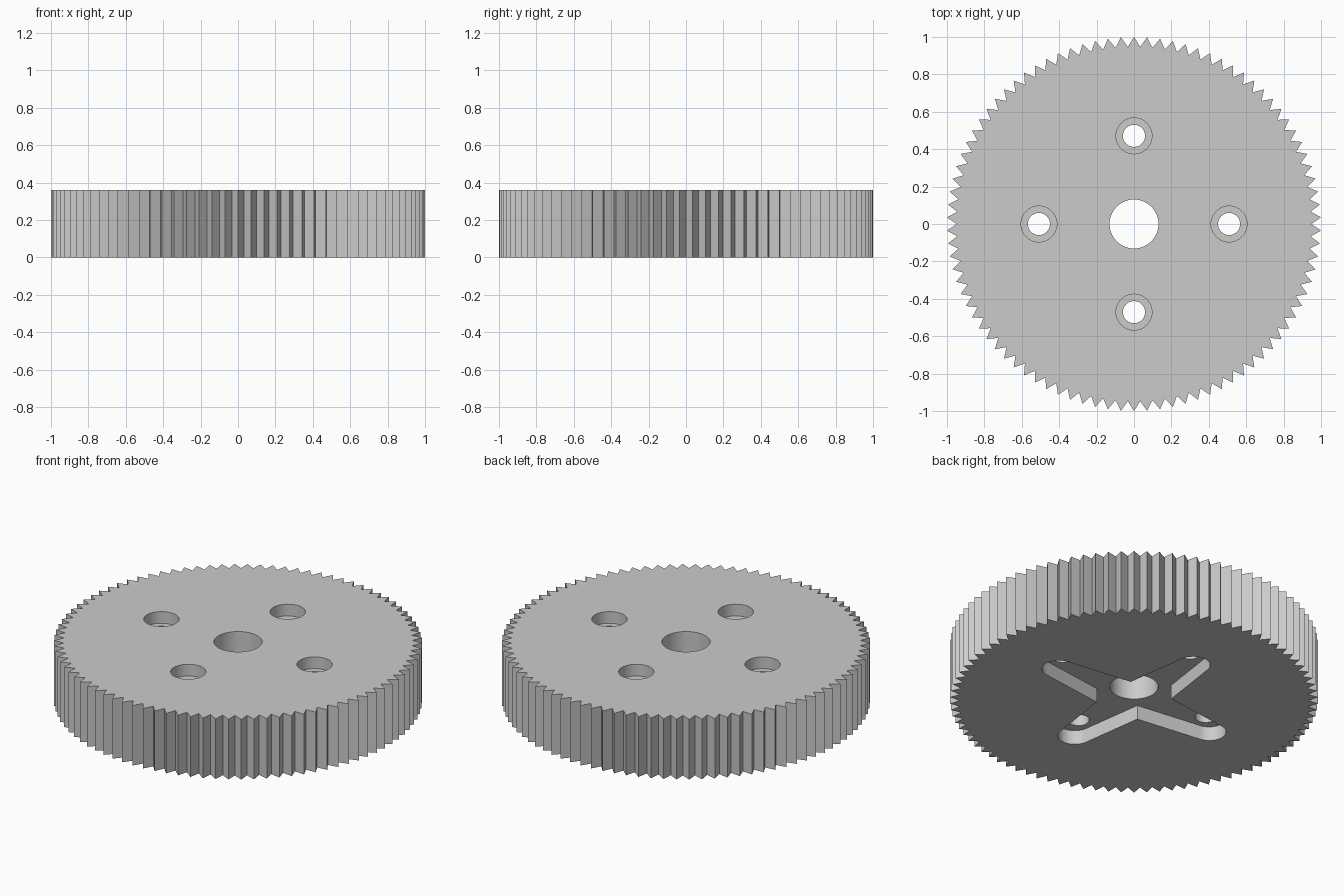
import bpy, bmesh
from math import sin, cos, pi, radians

cube = bpy.data.objects.get("Cube")
if cube:
    bpy.data.objects.remove(cube, do_unlink=True)

HEIGHT = 0.36
TEETH = 90
TIP_R, ROOT_R = 1.0, 0.947
HOLE_X, HOLE_Y = 0.508, 0.471

grey = bpy.data.materials.new("light grey plastic")
grey.use_nodes = True
grey.diffuse_color = (0.6, 0.6, 0.6, 1)
grey.node_tree.nodes["Principled BSDF"].inputs["Base Color"].default_value = grey.diffuse_color


def polar(r, a, cx=0, cy=0):
    return (cx + r * cos(a), cy + r * sin(a))


def circle(r, cx=0, cy=0, n=48):
    return [polar(r, 2 * pi * i / n, cx, cy) for i in range(n)]


def prism(name, outline, z0, z1):
    """Extrude a flat outline between two heights."""
    bm = bmesh.new()
    face = bm.faces.new([bm.verts.new((x, y, z0)) for x, y in outline])
    top = bmesh.ops.extrude_face_region(bm, geom=[face])["geom"]
    bmesh.ops.translate(bm, vec=(0, 0, z1 - z0),
                        verts=[v for v in top if isinstance(v, bmesh.types.BMVert)])
    bmesh.ops.recalc_face_normals(bm, faces=bm.faces)
    mesh = bpy.data.meshes.new(name)
    bm.to_mesh(mesh)
    bm.free()
    mesh.materials.append(grey)
    obj = bpy.data.objects.new(name, mesh)
    bpy.context.collection.objects.link(obj)
    return obj


# Toothed wheel: pointed teeth, one centred on the front
teeth = [polar(ROOT_R if i % 2 else TIP_R, -pi / 2 + pi * i / TEETH)
         for i in range(2 * TEETH)]
gear = prism("gear_wheel", teeth, 0, HEIGHT)

# Cross-shaped recess underneath: tapered arms with round ends
cross = []
for k in range(4):
    turn = k * pi / 2
    reach = HOLE_Y + 0.03 if k % 2 else HOLE_X + 0.025
    cx, cy = polar(reach, turn)
    cross += [polar(0.092, turn + radians(-82 + 164 * i / 16), cx, cy) for i in range(17)]
    cross.append(polar(0.203, turn + pi / 4))

# Cutters for the recess, the bore and the four stepped screw holes
cutters = [prism("recess_cutter", cross, -0.1, 0.085),
           prism("bore_cutter", circle(0.131), -0.2, HEIGHT + 0.2)]
for x, y in ((HOLE_X, 0), (-HOLE_X, 0), (0, HOLE_Y), (0, -HOLE_Y)):
    cutters.append(prism("screw_hole_cutter", circle(0.059, x, y), -0.2, HEIGHT + 0.2))
    cutters.append(prism("counterbore_cutter", circle(0.096, x, y), HEIGHT - 0.07, HEIGHT + 0.1))

bpy.context.view_layer.objects.active = gear
gear.select_set(True)
for cutter in cutters:
    cutter.hide_render = True
    cut = gear.modifiers.new(cutter.name, "BOOLEAN")
    cut.operation, cut.solver, cut.object = "DIFFERENCE", "EXACT", cutter
    bpy.ops.object.modifier_apply(modifier=cut.name)
    bpy.data.objects.remove(cutter, do_unlink=True)

# Smooth bores, crisp teeth and rims
bpy.ops.object.shade_smooth_by_angle(angle=radians(30))
